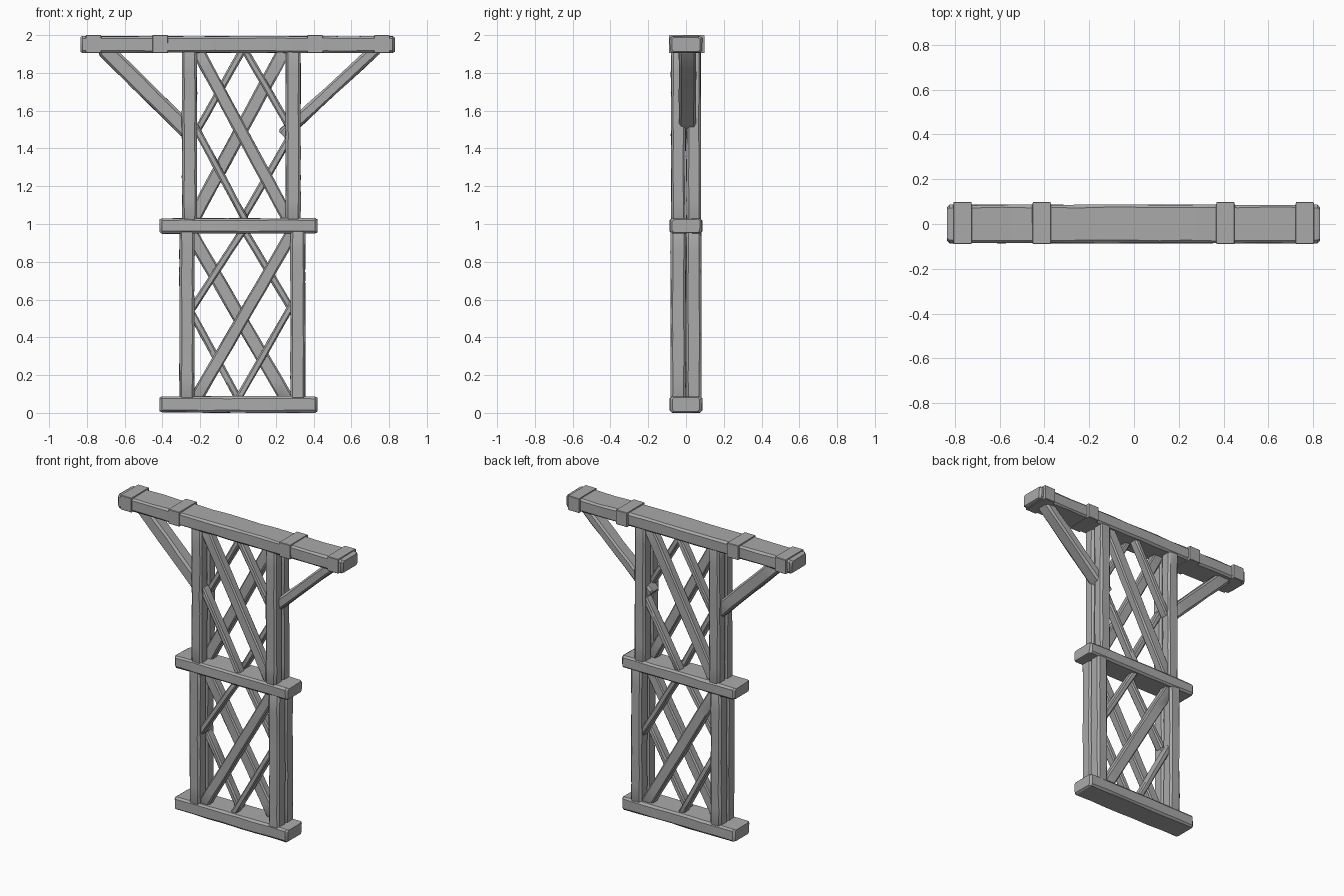
import bpy, bmesh, math, random
from mathutils import Vector

random.seed(4)
if "Cube" in bpy.data.objects:
    bpy.data.objects.remove(bpy.data.objects["Cube"], do_unlink=True)

wood = bpy.data.materials.new("grey_timber")
wood.use_nodes = True
GREY = (0.4, 0.4, 0.4, 1)
wood.diffuse_color = GREY
wood.node_tree.nodes["Principled BSDF"].inputs["Base Color"].default_value = GREY


def timber(name, start, end, y, width, depth, rough=0.004, chamfer=0.012):
    """Hewn timber with chamfered edges between two (x, z) points."""
    a, b = Vector((start[0], y, start[1])), Vector((end[0], y, end[1]))
    along = (b - a).normalized()
    across = Vector((0, 1, 0)).cross(along)
    length = (b - a).length
    w, d, c = width / 2, depth / 2, chamfer
    section = [(w, c - d), (w, d - c), (w - c, d), (c - w, d),
               (-w, d - c), (-w, c - d), (c - w, -d), (w - c, -d)]
    steps = max(2, round(length / 0.12))
    inner = [c + (length - 2 * c) * i / steps for i in range(steps + 1)]
    bm = bmesh.new()
    rings = []
    for s in [0] + inner + [length]:
        scale = 0.86 if s in (0, length) else 1
        ring = []
        for u, v in section:
            u = u * scale - random.uniform(0, rough) * math.copysign(1, u)
            v = v * scale - random.uniform(0, rough) * math.copysign(1, v)
            ring.append(bm.verts.new(a + along * s + across * u + Vector((0, v, 0))))
        rings.append(ring)
    for r, q in zip(rings, rings[1:]):
        for i in range(8):
            j = (i + 1) % 8
            bm.faces.new((r[i], r[j], q[j], q[i]))
    bm.faces.new(rings[0])
    bm.faces.new(rings[-1])
    bmesh.ops.recalc_face_normals(bm, faces=bm.faces)
    mesh = bpy.data.meshes.new(name)
    bm.to_mesh(mesh)
    bm.free()
    mesh.materials.append(wood)
    obj = bpy.data.objects.new(name, mesh)
    bpy.context.collection.objects.link(obj)
    bpy.ops.object.select_all(action='DESELECT')
    obj.select_set(True)
    bpy.context.view_layer.objects.active = obj
    bpy.ops.object.shade_smooth_by_angle(angle=math.radians(30))
    return obj


# Horizontal beams
timber("bottom_beam", (-0.415, 0.045), (0.42, 0.045), 0, 0.09, 0.175)
timber("middle_beam", (-0.415, 0.99), (0.42, 0.99), 0, 0.085, 0.175)
timber("top_beam", (-0.835, 1.95), (0.83, 1.95), 0, 0.092, 0.175)

# Square bands around the top beam
for i, x in enumerate((-0.765, -0.412, 0.408, 0.762)):
    timber(f"beam_band_{i + 1}", (x - 0.042, 1.952), (x + 0.042, 1.952),
           0.004, 0.096, 0.188, rough=0, chamfer=0.003)

# Posts, each a pair of timbers side by side
for side, low_x, high_x in (("right", -0.27, -0.257), ("left", 0.317, 0.292)):
    for place, y in (("front", -0.041), ("back", 0.041)):
        timber(f"lower_{side}_{place}_post", (low_x, 0.07), (low_x, 0.97), y, 0.083, 0.085)
        timber(f"upper_{side}_{place}_post", (high_x, 1.01), (high_x, 1.93), y, 0.083, 0.08)

# Lattice: the front layer leans one way, the back layer the other
FRONT, BACK = -0.032, 0.032
lattice = [
    ("lower_front_main", (-0.225, 0.07), (0.295, 0.97), FRONT, 0.07),
    ("lower_front_thin_high", (-0.245, 0.55), (0.03, 0.97), FRONT, 0.04),
    ("lower_front_thin_low", (0.0, 0.07), (0.29, 0.58), FRONT, 0.04),
    ("lower_back_main", (-0.26, 0.97), (0.26, 0.07), BACK, 0.075),
    ("lower_back_thin_high", (0.03, 0.97), (0.3, 0.52), BACK, 0.04),
    ("lower_back_thin_low", (-0.245, 0.53), (0.005, 0.07), BACK, 0.04),
    ("upper_front_main", (-0.22, 1.93), (0.27, 1.02), FRONT, 0.07),
    ("upper_front_thin_high", (0.03, 1.93), (0.275, 1.51), FRONT, 0.04),
    ("upper_front_thin_low", (-0.23, 1.52), (0.04, 1.02), FRONT, 0.04),
    ("upper_back_main", (-0.24, 1.02), (0.25, 1.93), BACK, 0.075),
    ("upper_back_thin_high", (-0.23, 1.47), (0.03, 1.93), BACK, 0.04),
    ("upper_back_thin_low", (0.02, 1.02), (0.275, 1.46), BACK, 0.04),
]
for name, start, end, y, width in lattice:
    timber(name + "_lath", start, end, y, width, 0.062, rough=0.003, chamfer=0.008)

# Diagonal braces under the top beam; the left one pokes through its post
timber("right_brace", (-0.71, 1.93), (-0.265, 1.49), 0.008, 0.09, 0.095)
timber("left_brace", (0.735, 1.93), (0.235, 1.47), 0.008, 0.068, 0.095)
